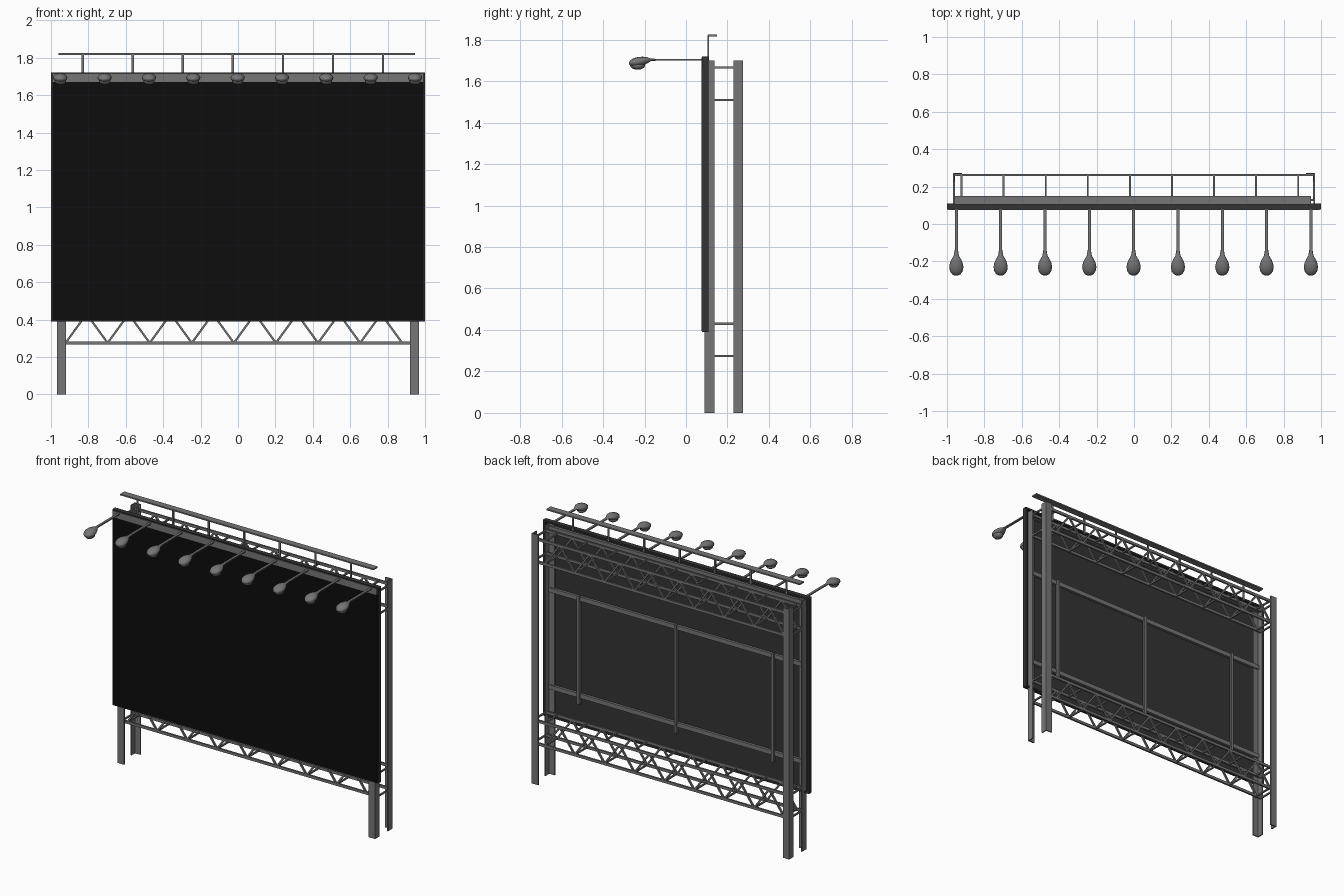
import bpy, bmesh, math
from mathutils import Vector

cube = bpy.data.objects.get("Cube")
if cube:
    bpy.data.objects.remove(cube, do_unlink=True)


def material(name, value):
    m = bpy.data.materials.new(name)
    m.use_nodes = True
    colour = (value, value, value, 1)
    m.diffuse_color = colour
    m.node_tree.nodes["Principled BSDF"].inputs["Base Color"].default_value = colour
    return m


STEEL = material("grey steel", 0.18)
CASING = material("dark casing", 0.034)
SCREEN = material("black screen", 0.004)


def finish(name, bm, mat, smooth=False):
    bmesh.ops.recalc_face_normals(bm, faces=bm.faces)
    mesh = bpy.data.meshes.new(name)
    bm.to_mesh(mesh)
    bm.free()
    mesh.materials.append(mat)
    obj = bpy.data.objects.new(name, mesh)
    bpy.context.collection.objects.link(obj)
    if smooth:
        bpy.ops.object.select_all(action="DESELECT")
        obj.select_set(True)
        bpy.context.view_layer.objects.active = obj
        bpy.ops.object.shade_smooth_by_angle(angle=math.radians(40))
    return obj


def add_box(bm, x, y, z):
    """Box from three (low, high) ranges."""
    verts = bmesh.ops.create_cube(bm, size=1)["verts"]
    for v in verts:
        v.co = [(a + b) / 2 + c * (b - a) for (a, b), c in zip((x, y, z), v.co)]


def add_bar(bm, start, end, width):
    """Square bar between two points."""
    a, b = Vector(start), Vector(end)
    turn = (b - a).to_track_quat("Z", "Y")
    for v in bmesh.ops.create_cube(bm, size=1)["verts"]:
        offset = Vector((v.co.x * width, v.co.y * width, v.co.z * (b - a).length))
        v.co = (a + b) / 2 + turn @ offset


def boxes(name, mat, *ranges):
    bm = bmesh.new()
    for r in ranges:
        add_box(bm, *r)
    return finish(name, bm, mat)


# Display panel: a shallow tray with a rim, open at the back
LOW, HIGH, RIM = 0.39, 1.72, (0.078, 0.109)
boxes("panel_casing", CASING,
      ((-1, 1), (0.078, 0.09), (LOW, HIGH)),
      ((-1, -0.985), RIM, (LOW, HIGH)), ((0.985, 1), RIM, (LOW, HIGH)),
      ((-1, 1), RIM, (LOW, LOW + 0.012)), ((-1, 1), RIM, (HIGH - 0.012, HIGH)))
boxes("screen", SCREEN, ((-0.993, 0.993), (0.075, 0.079), (LOW + 0.006, 1.67)))
boxes("lamp_mounting_strip", STEEL, ((-0.99, 0.99), (0.074, 0.079), (1.67, 1.713)))

# Stringers and studs behind the panel
boxes("rear_stringers", STEEL,
      *[((-0.96, 0.96), (0.089, 0.107), (z - 0.015, z + 0.015))
        for z in (0.595, 1.255, 1.675)])
boxes("rear_studs", STEEL,
      *[((x - 0.009, x + 0.009), (0.1, 0.118), (0.54, 1.275))
        for x in (-0.73, 0, 0.73)])

# Angle-section posts, front and rear on both sides
TOP = 1.70
for side, s in (("left", 1), ("right", -1)):
    flange = tuple(sorted((s * 0.92, s * 0.968)))
    web = tuple(sorted((s * 0.96, s * 0.968)))
    boxes("front_post_" + side, STEEL,
          (flange, (0.09, 0.098), (0, TOP)), (web, (0.09, 0.138), (0, TOP)))
    boxes("rear_post_" + side, STEEL,
          (flange, (0.266, 0.274), (0, TOP)), (web, (0.228, 0.274), (0, TOP)))

# Box trusses: chords, zigzag webs and cross struts
FRONT, REAR, STEP, START, BAYS = 0.128, 0.262, 0.225, -0.922, 8
for name, z0, z1 in (("lower", 0.275, 0.43), ("upper", 1.51, 1.665)):
    chords, webs, struts = bmesh.new(), bmesh.new(), bmesh.new()
    for y in (FRONT, REAR):
        for z in (z0, z1):
            add_box(chords, (-0.962, 0.962), (y - 0.006, y + 0.006), (z - 0.009, z + 0.009))
        for i in range(BAYS):
            x = START + i * STEP
            peak = (x + STEP / 2, y, z1)
            add_bar(webs, (x, y, z0), peak, 0.011)
            add_bar(webs, peak, (x + STEP, y, z0), 0.011)
    for i in range(BAYS + 1):
        x = START + i * STEP
        for z in (z0, z1):
            add_bar(struts, (x, FRONT, z), (x, REAR, z), 0.01)
    for x in (-0.962, 0.962):
        for z in (z0, z1):
            add_bar(struts, (x, FRONT, z), (x, REAR, z), 0.01)
    finish(name + "_truss_chords", chords, STEEL)
    finish(name + "_truss_webs", webs, STEEL)
    finish(name + "_truss_struts", struts, STEEL)

# Top rail on short uprights
boxes("top_rail", STEEL, ((-0.96, 0.945), (0.105, 0.15), (1.815, 1.824)))
boxes("top_rail_uprights", STEEL,
      *[((x - 0.006, x + 0.006), (0.103, 0.111), (1.70, 1.82))
        for x in [-0.83 + i * 0.2675 for i in range(7)]])


# Floodlights: flat arm, egg-shaped head and a lens bowl below
def add_head(bm, x):
    profile = [(-0.14, 0.009), (-0.17, 0.014), (-0.188, 0.025), (-0.208, 0.034),
               (-0.23, 0.038), (-0.252, 0.034), (-0.268, 0.023), (-0.276, 0.008)]
    sides, rings = 16, []
    for y, r in profile:
        z = 1.703 + max(0, -0.17 - y) * -0.16
        height = r * 0.62 if r > 0.02 else r * 0.45
        rings.append([bm.verts.new((x + r * math.cos(t), y, z + height * math.sin(t)))
                      for t in [2 * math.pi * k / sides for k in range(sides)]])
    for a, b in zip(rings, rings[1:]):
        for k in range(sides):
            n = (k + 1) % sides
            bm.faces.new((a[k], a[n], b[n], b[k]))
    bm.faces.new(rings[0])
    bm.faces.new(rings[-1])
    lens = bmesh.ops.create_uvsphere(bm, u_segments=16, v_segments=8, radius=1)["verts"]
    for v in lens:
        v.co = (x + v.co.x * 0.031, -0.233 + v.co.y * 0.036, 1.676 + v.co.z * 0.021)


arms, heads = bmesh.new(), bmesh.new()
for i in range(9):
    x = -0.95 + i * 0.237
    add_box(arms, (x - 0.008, x + 0.008), (-0.16, 0.1), (1.699, 1.707))
    add_head(heads, x)
finish("lamp_arms", arms, STEEL)
finish("lamp_heads", heads, STEEL, smooth=True)
